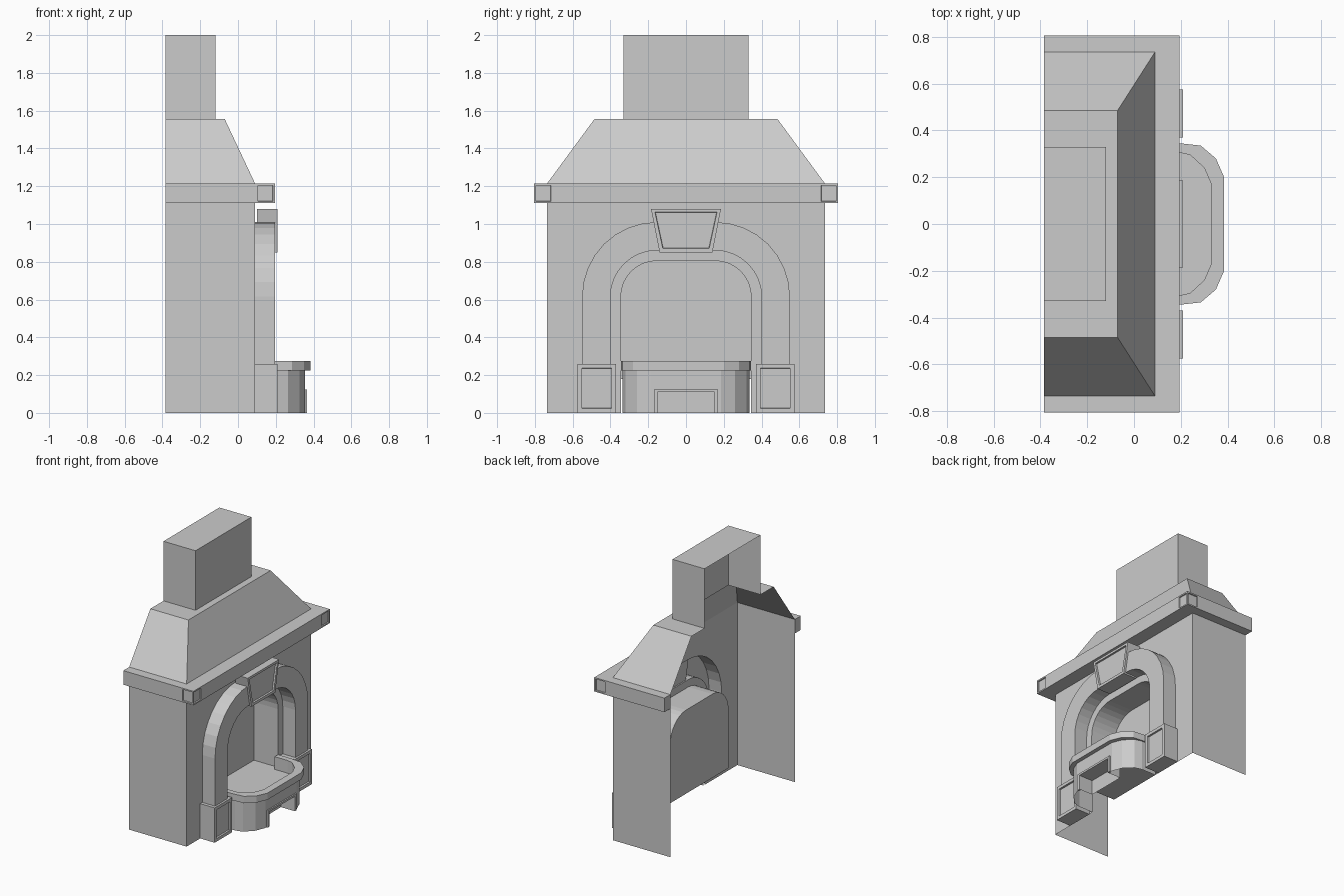
import bpy, bmesh
from math import sin, cos, pi

cube = bpy.data.objects.get("Cube")
if cube:
    bpy.data.objects.remove(cube)

stone = bpy.data.materials.new("grey_stone")
stone.use_nodes = True
GREY = (0.6, 0.6, 0.6, 1)
stone.diffuse_color = GREY
stone.node_tree.nodes["Principled BSDF"].inputs["Base Color"].default_value = GREY

BACK, WALL, ARCH, PANEL = -0.385, 0.09, 0.195, 0.21   # depth planes along x


def build(name, loops, closed=False, ring=False, caps=(), extra=(), recess=None):
    """Skin consecutive loops of points; recess = (face test, margin, depth)."""
    bm = bmesh.new()
    rows = [[bm.verts.new(p) for p in loop] for loop in loops]
    pairs = list(zip(rows, rows[1:])) + ([(rows[-1], rows[0])] if ring else [])
    for a, b in pairs:
        n = len(a)
        for i in range(n if closed else n - 1):
            j = (i + 1) % n
            bm.faces.new((a[i], a[j], b[j], b[i]))
    for c in caps:
        bm.faces.new(rows[c])
    if ring:
        for end in (0, -1):
            bm.faces.new([r[end] for r in rows])
    for poly in extra:
        bm.faces.new([bm.verts.new(p) for p in poly])
    bmesh.ops.remove_doubles(bm, verts=bm.verts, dist=1e-5)
    bmesh.ops.recalc_face_normals(bm, faces=bm.faces)
    if recess:
        test, margin, depth = recess
        bm.normal_update()
        picked = [f for f in bm.faces if test(f)]
        bmesh.ops.inset_individual(bm, faces=picked, thickness=margin)
        bmesh.ops.inset_individual(bm, faces=picked, thickness=0.003, depth=-depth)
    mesh = bpy.data.meshes.new(name)
    bm.to_mesh(mesh)
    bm.free()
    mesh.materials.append(stone)
    obj = bpy.data.objects.new(name, mesh)
    bpy.context.collection.objects.link(obj)
    return obj


def u_loop(x, y, z):
    """Plan outline open at the back."""
    return [(BACK, -y, z), (x, -y, z), (x, y, z), (BACK, y, z)]


def arch(r, x, z0):
    """Arch outline with a flat crown, standing on height z0."""
    cy, cz, n = 0.155, 0.615, 8
    half = [(cy + r * cos(i * pi / 2 / n), cz + r * sin(i * pi / 2 / n)) for i in range(n + 1)]
    half = [(cy + r, z0)] + half
    return [(x, -y, z) for y, z in half] + [(x, y, z) for y, z in reversed(half)]


def prism(name, outline, x0, x1, recess=None):
    """Solid from a (y, z) outline, extruded along x."""
    loops = [[(x, y, z) for y, z in outline] for x in (x0, x1)]
    return build(name, loops, closed=True, caps=(0, 1), recess=recess)


def mirrored(half, z):
    """Plan path running from the left side, round the front, to the right."""
    return [(x, y, z) for x, y in half] + [(x, -y, z) for x, y in reversed(half)]


def front_face(f):
    return f.normal.x > 0.9


OUTER, MIDDLE, INNER = 0.395, 0.245, 0.19
FLOOR = 0.18

# Body walls, open at the back and below, with the arched opening
W, H = 0.735, 1.11
front = arch(OUTER, WALL, 0) + [(WALL, W, 0), (WALL, W, H), (WALL, -W, H), (WALL, -W, 0)]
sides = [[(BACK, s * W, 0), (WALL, s * W, 0), (WALL, s * W, H), (BACK, s * W, H)] for s in (-1, 1)]
build("body_walls", [], extra=[front] + sides)

# Mantel shelf with a small recessed square on each side of its front corners


def shelf_loop(x, y, z, block):
    half = [(BACK, y), (x - block, y), (x, y), (x, y - block)]
    return mirrored(half, z)


def corner_square(f):
    c = f.calc_center_median()
    return abs(f.normal.z) < 0.1 and f.calc_area() < 0.012 and (c.x > 0.19 or abs(c.y) > 0.8)


TOP = 1.215
build("mantel_shelf",
      [shelf_loop(ARCH, 0.805, H, 0.1), shelf_loop(ARCH, 0.805, TOP, 0.1),
       shelf_loop(WALL, W, TOP, 0.03), shelf_loop(WALL, W, H, 0.03)],
      ring=True, recess=(corner_square, 0.014, 0.008))

# Sloping hood with its flat top, then the chimney
build("hood", [u_loop(WALL, W, TOP), u_loop(-0.07, 0.485, 1.555), u_loop(-0.12, 0.33, 1.555)])
build("chimney", [u_loop(-0.12, 0.33, 1.555), u_loop(-0.12, 0.33, 2.0)], caps=(1,))

# Raised arch surround and the ledge inside it
build("arch_surround",
      [arch(OUTER, WALL, 0), arch(OUTER, ARCH, 0), arch(MIDDLE, ARCH, 0),
       arch(MIDDLE, WALL, 0), arch(INNER, WALL, 0)])

# Firebox behind the ledge
build("firebox", [arch(INNER, WALL, FLOOR), arch(INNER, -0.11, FLOOR)], closed=True, caps=(1,))

# Plinths under the arch legs
for side, s in (("right", -1), ("left", 1)):
    rect = [(s * 0.37, 0), (s * 0.575, 0), (s * 0.575, 0.26), (s * 0.37, 0.26)]
    prism(side + "_plinth", rect, WALL, PANEL, recess=(front_face, 0.033, 0.012))

# Keystone
prism("keystone", [(-0.14, 0.85), (0.14, 0.85), (0.185, 1.08), (-0.185, 1.08)],
      0.1, PANEL, recess=(front_face, 0.027, 0.012))

# Hearth rim and tray floor
rim_out = [(WALL, 0.345), (ARCH, 0.345), (0.285, 0.335), (0.35, 0.28), (0.385, 0.2)]
rim_in = [(WALL, 0.305), (ARCH, 0.305), (0.24, 0.295), (0.3, 0.24), (0.33, 0.17)]
base = [(WALL, 0.335), (0.21, 0.335), (0.265, 0.32), (0.325, 0.26), (0.355, 0.185)]
build("hearth_rim",
      [mirrored(base, 0.225), mirrored(rim_out, 0.225), mirrored(rim_out, 0.275),
       mirrored(rim_in, 0.275), mirrored(rim_in, FLOOR)], caps=(4,))

# Hearth base wall with an ash opening in the front
NY, NZ, NX = 0.15, 0.11, 0.355
wall_half = base + [(NX, NY)]
panels = []
for s in (-1, 1):
    for (xa, ya), (xb, yb) in zip(wall_half, wall_half[1:]):
        panels.append([(xa, s * ya, 0), (xb, s * yb, 0), (xb, s * yb, 0.225), (xa, s * ya, 0.225)])
panels.append([(NX, -NY, NZ), (NX, NY, NZ), (NX, NY, 0.225), (NX, -NY, 0.225)])
build("hearth_base", [], extra=panels)

# Ash recess and its raised frame
build("ash_recess",
      [[(x, -NY, 0), (x, -NY, NZ), (x, NY, NZ), (x, NY, 0)] for x in (NX, 0.25)], caps=(1,))
prism("ash_frame", [(-0.17, 0), (-0.17, 0.125), (0.17, 0.125), (0.17, 0),
                    (NY, 0), (NY, NZ), (-NY, NZ), (-NY, 0)], NX - 0.005, 0.365)
